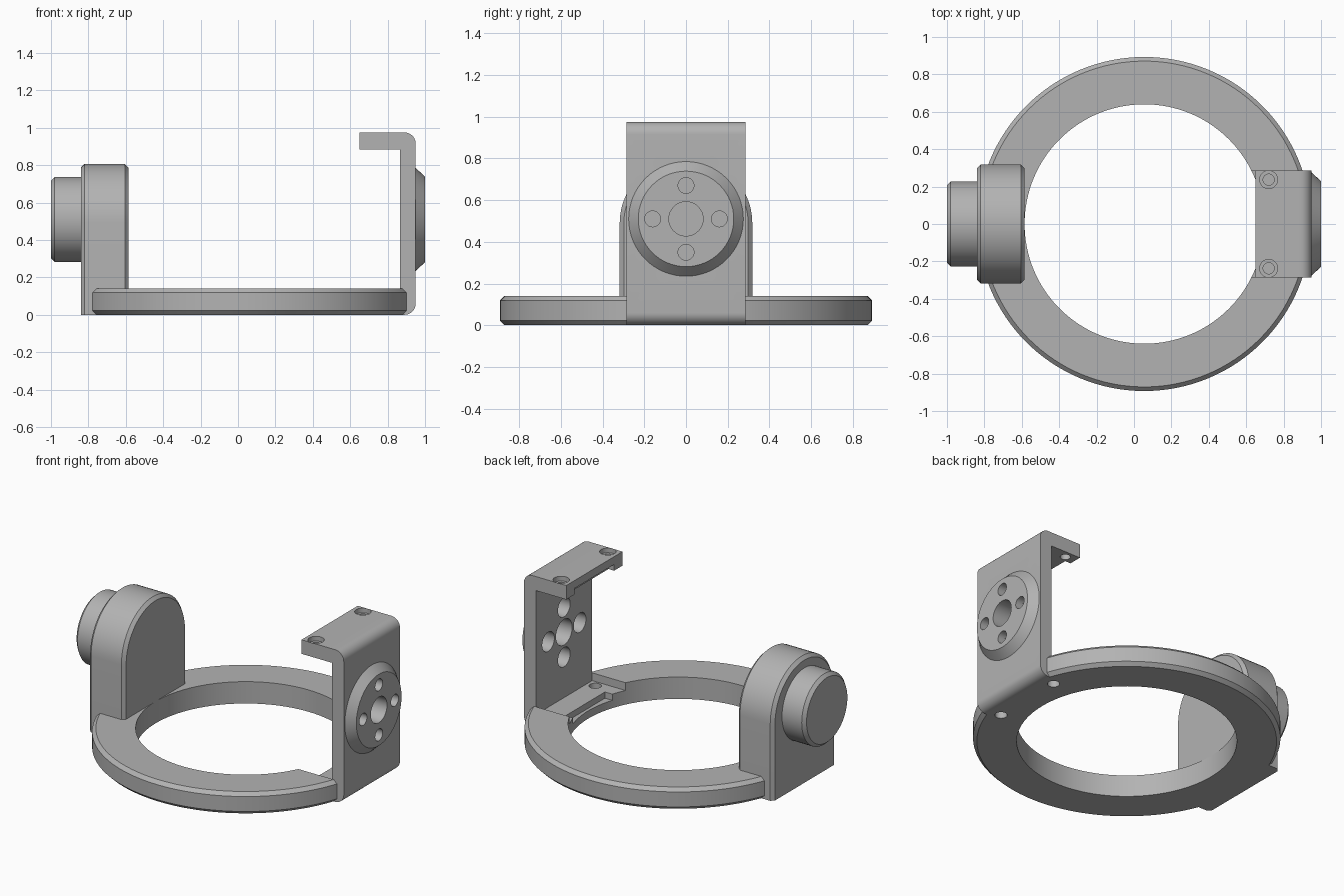
import bpy, bmesh
from math import cos, sin, pi, radians
from mathutils import Vector

if "Cube" in bpy.data.objects:
    bpy.data.objects.remove(bpy.data.objects["Cube"])

grey = bpy.data.materials.new("plain grey")
grey.use_nodes = True
grey.diffuse_color = (0.45, 0.45, 0.45, 1)
grey.node_tree.nodes["Principled BSDF"].inputs["Base Color"].default_value = grey.diffuse_color

AXLE_Z = 0.51
RING_X = 0.055
RING_IN, RING_OUT, RING_H = 0.64, 0.893, 0.14
HALF = 0.285                      # half width of the bracket
PLATE_IN, PLATE_OUT, THICK = 0.865, 0.95, 0.09


def loft(name, sections, closed=False):
    """Bridge equal-length outlines; cap the ends, or join last to first."""
    bm = bmesh.new()
    loops = [[bm.verts.new(p) for p in s] for s in sections]
    n = len(loops[0])
    pairs = list(zip(loops, loops[1:]))
    if closed:
        pairs.append((loops[-1], loops[0]))
    else:
        bm.faces.new(loops[0])
        bm.faces.new(loops[-1])
    for a, b in pairs:
        for i in range(n):
            j = (i + 1) % n
            bm.faces.new((a[i], a[j], b[j], b[i]))
    bmesh.ops.recalc_face_normals(bm, faces=bm.faces)
    mesh = bpy.data.meshes.new(name)
    bm.to_mesh(mesh)
    bm.free()
    mesh.materials.append(grey)
    obj = bpy.data.objects.new(name, mesh)
    bpy.context.collection.objects.link(obj)
    return obj


def circle(r, axis, at, n=64):
    """Circle round the x or z axis through the point at."""
    turn = [(r * cos(2 * pi * i / n), r * sin(2 * pi * i / n)) for i in range(n)]
    return [Vector(at) + Vector((0, u, v) if axis == "x" else (u, v, 0)) for u, v in turn]


def x_disc(name, steps, y=0, z=AXLE_Z, n=64):
    return loft(name, [circle(r, "x", (x, y, z), n) for x, r in steps])


def z_disc(name, steps, x, y, n=64):
    return loft(name, [circle(r, "z", (x, y, z), n) for z, r in steps])


def box(name, x, y, z):
    return loft(name, [[(a, y[0], z[0]), (a, y[1], z[0]), (a, y[1], z[1]), (a, y[0], z[1])]
                       for a in x])


def cut(obj, cutters):
    for c in cutters:
        mod = obj.modifiers.new("cut", "BOOLEAN")
        mod.operation, mod.solver, mod.object = "DIFFERENCE", "EXACT", c
        bpy.context.view_layer.update()
        done = bpy.data.meshes.new_from_object(
            obj.evaluated_get(bpy.context.evaluated_depsgraph_get()))
        obj.modifiers.clear()
        obj.data = done
        bpy.data.objects.remove(c)


# Base ring with chamfered outer rim
c = 0.022
ring_profile = [(RING_IN, 0), (RING_OUT - c, 0), (RING_OUT, c),
                (RING_OUT, RING_H - c), (RING_OUT - c, RING_H), (RING_IN, RING_H)]
base_ring = loft("base_ring", [circle(r, "z", (RING_X, 0, z), 128) for r, z in ring_profile], True)
cut(base_ring, [box("slot_cutter", (0.5, 1.1), (-HALF, HALF), (-0.1, 0.3))])


# Arched motor housing, chamfered along both faces
def arch(x, r, n=32):
    top = [(x, r * cos(pi * i / n), 0.489 + r * sin(pi * i / n)) for i in range(n + 1)]
    return [(x, r, 0)] + top + [(x, -r, 0)]


motor_housing = loft("motor_housing", [arch(-0.84, 0.298), arch(-0.82, 0.318),
                                       arch(-0.605, 0.318), arch(-0.585, 0.298)])

# Motor end cap
motor_cap = x_disc("motor_cap", [(-1, 0.207), (-0.98, 0.227), (-0.83, 0.227)])

# Bracket: C-shaped side profile with rounded outer corners
TOP, FLANGE, R = 0.975, 0.65, 0.06
corner = [(cos(radians(a)) * R, sin(radians(a)) * R) for a in range(0, 91, 10)]
profile = [(PLATE_OUT - R + u, R - v) for u, v in reversed(corner)]
profile += [(PLATE_OUT - R + u, TOP - R + v) for u, v in corner]
profile += [(FLANGE, TOP), (FLANGE, TOP - THICK), (PLATE_IN, TOP - THICK),
            (PLATE_IN, THICK), (0.58, THICK), (0.58, 0)]
bracket = loft("bracket", [[(x, y, z) for x, z in profile] for y in (-HALF, HALF)])

# Bracket cuts: ring opening, lip notches, screw holes, horn holes
cutters = [z_disc("opening_cutter", [(-0.1, RING_IN), (0.3, RING_IN)], RING_X, 0, 128),
           box("upper_notch", (0.6, 0.69), (-0.2, 0.2), (0.8, TOP - 0.05)),
           box("lower_notch", (0.5, 0.715), (-0.2, 0.2), (0.05, 0.3))]
for y in (-0.237, 0.237):
    cutters.append(z_disc("upper_screw", [(0.8, 0.03), (0.945, 0.03), (0.945, 0.048), (1.1, 0.048)],
                          0.72, y, 32))
    cutters.append(z_disc("lower_screw", [(-0.1, 0.036), (0.3, 0.036)], 0.81, y, 32))
spots = [(0.16, 0), (-0.16, 0), (0, 0.16), (0, -0.16)]
for y, z in spots:
    cutters.append(x_disc("horn_recess", [(0.8, 0.062), (1.1, 0.062)], y, AXLE_Z + z, 32))
cutters.append(x_disc("axle_hole", [(0.8, 0.082), (1.1, 0.082)]))
cut(bracket, cutters)

# Tapered pivot boss with axle and screw holes
pivot_boss = x_disc("pivot_boss", [(PLATE_OUT, 0.275), (1.0, 0.229)])
holes = [x_disc("screw_hole", [(0.8, 0.038), (1.1, 0.038)], y, AXLE_Z + z, 32) for y, z in spots]
cut(pivot_boss, holes + [x_disc("axle_hole", [(0.8, 0.082), (1.1, 0.082)])])

# Smooth curved faces, keep hard edges
bpy.ops.object.select_all(action="DESELECT")
for part in (base_ring, motor_housing, motor_cap, bracket, pivot_boss):
    part.select_set(True)
bpy.context.view_layer.objects.active = base_ring
bpy.ops.object.shade_smooth_by_angle(angle=radians(25))
